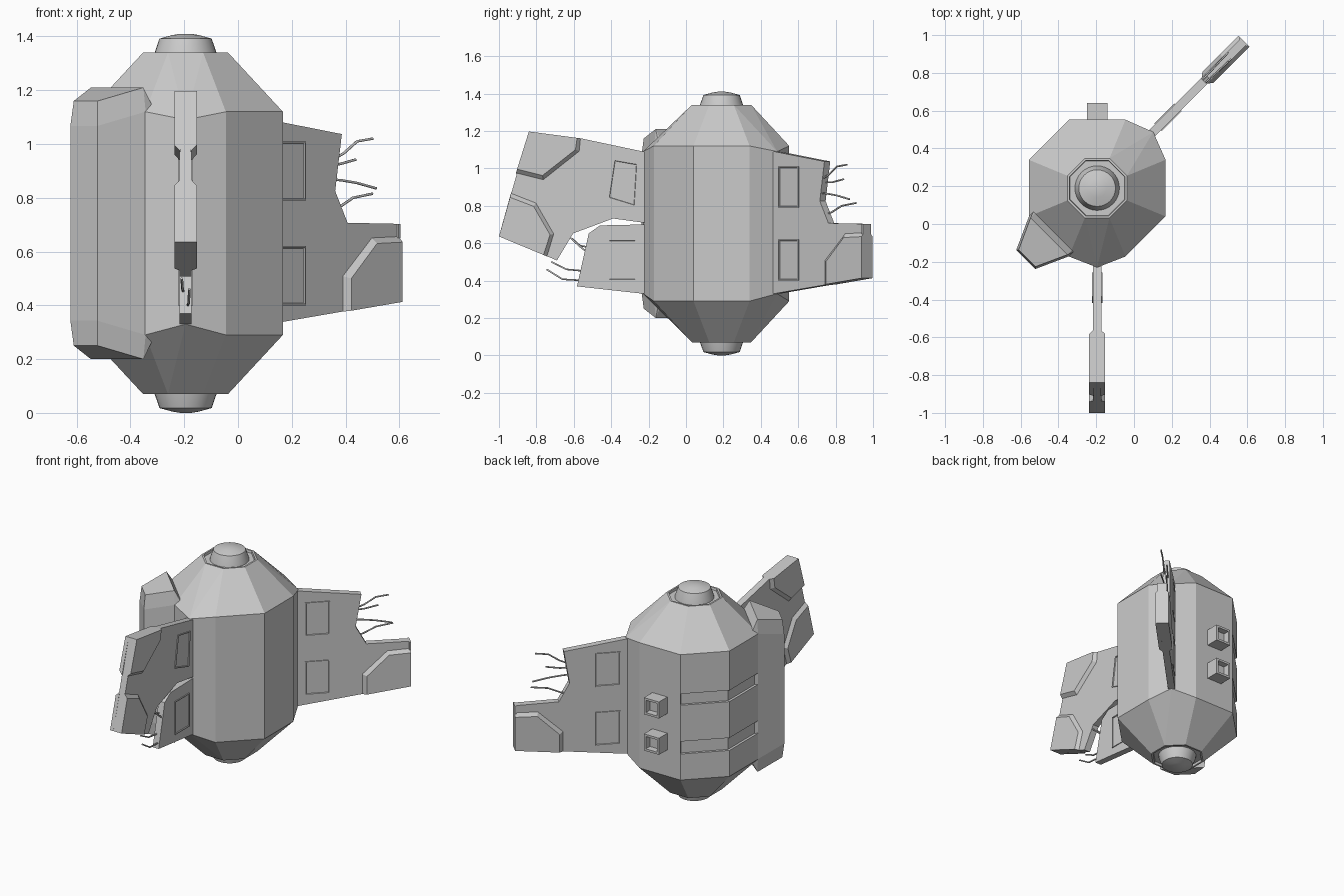
import bpy, bmesh
from math import radians, cos, sin, pi
from mathutils import Matrix, Vector

if "Cube" in bpy.data.objects:
    bpy.data.objects.remove(bpy.data.objects["Cube"])

CENTRE = Vector((-0.195, 0.19, 0))
MID_Z = 0.705


def frame(angle):
    """Local frame: x runs outward from the hull axis, y is sideways."""
    return Matrix.Translation(CENTRE) @ Matrix.Rotation(radians(angle), 4, 'Z')


def finish(name, bm, angle=0):
    bmesh.ops.recalc_face_normals(bm, faces=bm.faces)
    mesh = bpy.data.meshes.new(name)
    bm.to_mesh(mesh)
    bm.free()
    ob = bpy.data.objects.new(name, mesh)
    bpy.context.collection.objects.link(ob)
    ob.matrix_world = frame(angle)
    return ob


def hull(points):
    bm = bmesh.new()
    for p in points:
        bm.verts.new(p)
    out = bmesh.ops.convex_hull(bm, input=bm.verts)
    junk = [e for e in out['geom_interior'] if isinstance(e, bmesh.types.BMVert)]
    bmesh.ops.delete(bm, geom=junk, context='VERTS')
    bmesh.ops.dissolve_limit(bm, angle_limit=radians(1), verts=bm.verts, edges=bm.edges)
    return bm


def loft(bm, low, high):
    """Closed solid between two matching outlines; returns the end face."""
    a = [bm.verts.new(p) for p in low]
    b = [bm.verts.new(p) for p in high]
    bm.faces.new(a)
    n = len(a)
    for i in range(n):
        bm.faces.new((a[i], a[(i + 1) % n], b[(i + 1) % n], b[i]))
    return bm.faces.new(b)


def slab(name, profile, half, angle):
    bm = bmesh.new()
    loft(bm, [(d, -half, z) for d, z in profile], [(d, half, z) for d, z in profile])
    finish(name, bm, angle)


def side_plates(name, base, top, h0, h1, angle, window=False):
    """Matching raised plates on both sides of a fin."""
    bm = bmesh.new()
    ends = [loft(bm, [(d, s * h0, z) for d, z in base],
                 [(d, s * h1, z) for d, z in top]) for s in (-1, 1)]
    bmesh.ops.recalc_face_normals(bm, faces=bm.faces)
    if window:
        bmesh.ops.inset_individual(bm, faces=ends, thickness=0.008)
        bmesh.ops.inset_individual(bm, faces=ends, thickness=0.003, depth=-0.005)
    finish(name, bm, angle)


def wires(name, paths, angle):
    curve = bpy.data.curves.new(name, 'CURVE')
    curve.dimensions = '3D'
    curve.bevel_depth = 0.005
    curve.bevel_resolution = 1
    curve.use_fill_caps = True
    for k, path in enumerate(paths):
        sp = curve.splines.new('POLY')
        sp.points.add(len(path) - 1)
        for i, (d, z) in enumerate(path):
            side = (0.008 if k % 2 else -0.008) * (1 + 0.4 * i)
            sp.points[i].co = (d, side, z, 1)
    ob = bpy.data.objects.new(name, curve)
    bpy.context.collection.objects.link(ob)
    ob.matrix_world = frame(angle)


def octagon(apothem, z):
    r = apothem / cos(pi / 8)
    return [Vector((r * cos(pi / 8 + i * pi / 4), r * sin(pi / 8 + i * pi / 4), z))
            for i in range(8)]


# Hull: octagonal barrel with tapered ends and ridges where the fins join
pts = []
for a, z in ((0.158, 0.07), (0.362, 0.29), (0.362, 1.12), (0.158, 1.34)):
    pts += octagon(a, z)
for ang in (-90, 45):
    pts += [Vector((0.42 * cos(radians(ang)), 0.42 * sin(radians(ang)), z))
            for z in (0.33, 1.09)]
bm = hull(pts)
bmesh.ops.recalc_face_normals(bm, faces=bm.faces)
ends = [f for f in bm.faces if abs(f.normal.z) > 0.99]
bmesh.ops.inset_individual(bm, faces=ends, thickness=0.012)
bmesh.ops.inset_individual(bm, faces=ends, thickness=0.003, depth=-0.015)
body = finish("hull", bm)

# Grooves across the two rear-left faces
bm = bmesh.new()
for z0, z1 in ((0.785, 0.86), (0.462, 0.545)):
    arc = octagon(0.362, 0)[2:5]
    ring = [v * 1.15 for v in arc] + [v * 0.955 for v in reversed(arc)]
    loft(bm, [(v.x, v.y, z0) for v in ring], [(v.x, v.y, z1) for v in ring])
cutter = finish("groove_cutter", bm)
cutter.hide_render = True
cutter.hide_set(True)
mod = body.modifiers.new("grooves", 'BOOLEAN')
mod.operation = 'DIFFERENCE'
mod.solver = 'EXACT'
mod.object = cutter

# Round caps at both ends
for name, s in (("top_cap", 1), ("bottom_cap", -1)):
    bm = bmesh.new()
    n = 32
    rings = [[bm.verts.new((r * cos(2 * pi * i / n), r * sin(2 * pi * i / n), MID_Z + s * h))
              for i in range(n)]
             for r, h in ((0.12, 0.61), (0.115, 0.635), (0.097, 0.687), (0.05, 0.70), (0.02, 0.705))]
    for lo, hi in zip(rings, rings[1:]):
        for i in range(n):
            bm.faces.new((lo[i], lo[(i + 1) % n], hi[(i + 1) % n], hi[i]))
    bm.faces.new(rings[0])
    bm.faces.new(rings[-1])
    cap = finish(name, bm)
    bpy.ops.object.select_all(action='DESELECT')
    cap.select_set(True)
    bpy.context.view_layer.objects.active = cap
    bpy.ops.object.shade_smooth_by_angle(angle=radians(25))

# Side pod on the front-left face
pts = []
for d, t, h in ((0.30, 0.14, 0.41), (0.33, 0.15, 0.445), (0.36, 0.138, 0.505),
                (0.36, 0.15, 0.415), (0.525, 0.063, 0.455), (0.535, 0.071, 0.362)):
    pts += [(d, s * t, MID_Z + u * h) for s in (-1, 1) for u in (-1, 1)]
finish("side_pod", hull(pts), 225)

# Vent boxes on the back face
for i, z in enumerate((0.76, 0.52)):
    bm = bmesh.new()
    end = loft(bm, *[[(x, y, z + h) for y, h in
                      ((-0.055, -0.055), (0.055, -0.055), (0.055, 0.055), (-0.055, 0.055))]
                     for x in (0.33, 0.45)])
    bmesh.ops.recalc_face_normals(bm, faces=bm.faces)
    bmesh.ops.inset_individual(bm, faces=[end], thickness=0.02)
    bmesh.ops.inset_individual(bm, faces=[end], thickness=0.002, depth=-0.04)
    finish(f"vent_box_{i + 1}", bm, 90)

# Front fin, broken into a bent upper piece and a lower stub
slab("front_fin_upper", [(0.34, 1.07), (0.42, 1.09), (0.75, 1.16), (1.03, 1.197), (1.19, 0.636),
     (0.88, 0.508), (0.794, 0.652), (0.58, 0.732), (0.42, 0.71), (0.34, 0.70)], 0.022, -90)
slab("front_fin_lower", [(0.34, 0.70), (0.42, 0.70), (0.65, 0.695), (0.71, 0.652),
     (0.773, 0.369), (0.42, 0.33), (0.34, 0.33)], 0.022, -90)
side_plates("front_fin_top_armour",
            [(1.03, 1.197), (0.75, 1.16), (0.757, 1.09), (0.952, 0.935), (1.10, 0.972)],
            [(1.03, 1.197), (0.772, 1.163), (0.781, 1.10), (0.957, 0.962), (1.093, 0.996)],
            0.018, 0.042, -90)
side_plates("front_fin_tip_armour",
            [(1.19, 0.636), (1.125, 0.871), (0.99, 0.818), (0.893, 0.65), (0.93, 0.528)],
            [(1.19, 0.636), (1.131, 0.845), (1.005, 0.797), (0.917, 0.645), (0.952, 0.537)],
            0.018, 0.042, -90)

# Rear fin, one piece with a torn notch
slab("rear_fin", [(0.34, 1.07), (0.42, 1.09), (0.80, 1.037), (0.765, 0.825), (0.83, 0.707),
     (1.10, 0.703), (1.10, 0.413), (0.42, 0.33), (0.34, 0.33)], 0.022, 45)
side_plates("rear_fin_tip_armour",
            [(1.10, 0.413), (1.10, 0.66), (0.956, 0.655), (0.80, 0.51), (0.80, 0.376)],
            [(1.10, 0.413), (1.10, 0.635), (0.965, 0.63), (0.83, 0.50), (0.83, 0.380)],
            0.018, 0.042, 45)
side_plates("rear_fin_edge_armour", [(1.09, 0.65), (1.10, 0.65), (1.10, 0.703), (1.09, 0.703)],
            [(1.09, 0.65), (1.10, 0.65), (1.10, 0.703), (1.09, 0.703)], 0.018, 0.03, 45)

# Framed hatches on the fins
low = [(0.456, 0.40), (0.606, 0.40), (0.606, 0.62), (0.456, 0.62)]
high = [(d, z + 0.39) for d, z in low]
bent = [(0.462, 0.797), (0.607, 0.84), (0.575, 1.048), (0.447, 1.026)]
for name, prof, ang in (("rear_hatch_low", low, 45), ("rear_hatch_high", high, 45),
                        ("front_hatch_low", low, -90), ("front_hatch_high", bent, -90)):
    side_plates(name, prof, prof, 0.018, 0.028, ang, window=True)

# Torn wires
wires("rear_wires", [[(0.76, 0.94), (0.82, 0.965), (0.888, 1.01), (0.967, 1.02)],
                     [(0.76, 0.925), (0.82, 0.925), (0.909, 0.942)],
                     [(0.74, 0.87), (0.81, 0.865), (0.888, 0.855), (0.985, 0.835)],
                     [(0.77, 0.75), (0.82, 0.765), (0.895, 0.80), (1.0, 0.815)]], 45)
wires("front_wires", [[(0.68, 0.57), (0.757, 0.588), (0.80, 0.625)],
                      [(0.69, 0.53), (0.76, 0.585), (0.82, 0.64)],
                      [(0.72, 0.45), (0.83, 0.46), (0.91, 0.50)],
                      [(0.73, 0.40), (0.85, 0.407), (0.935, 0.46)]], -90)
